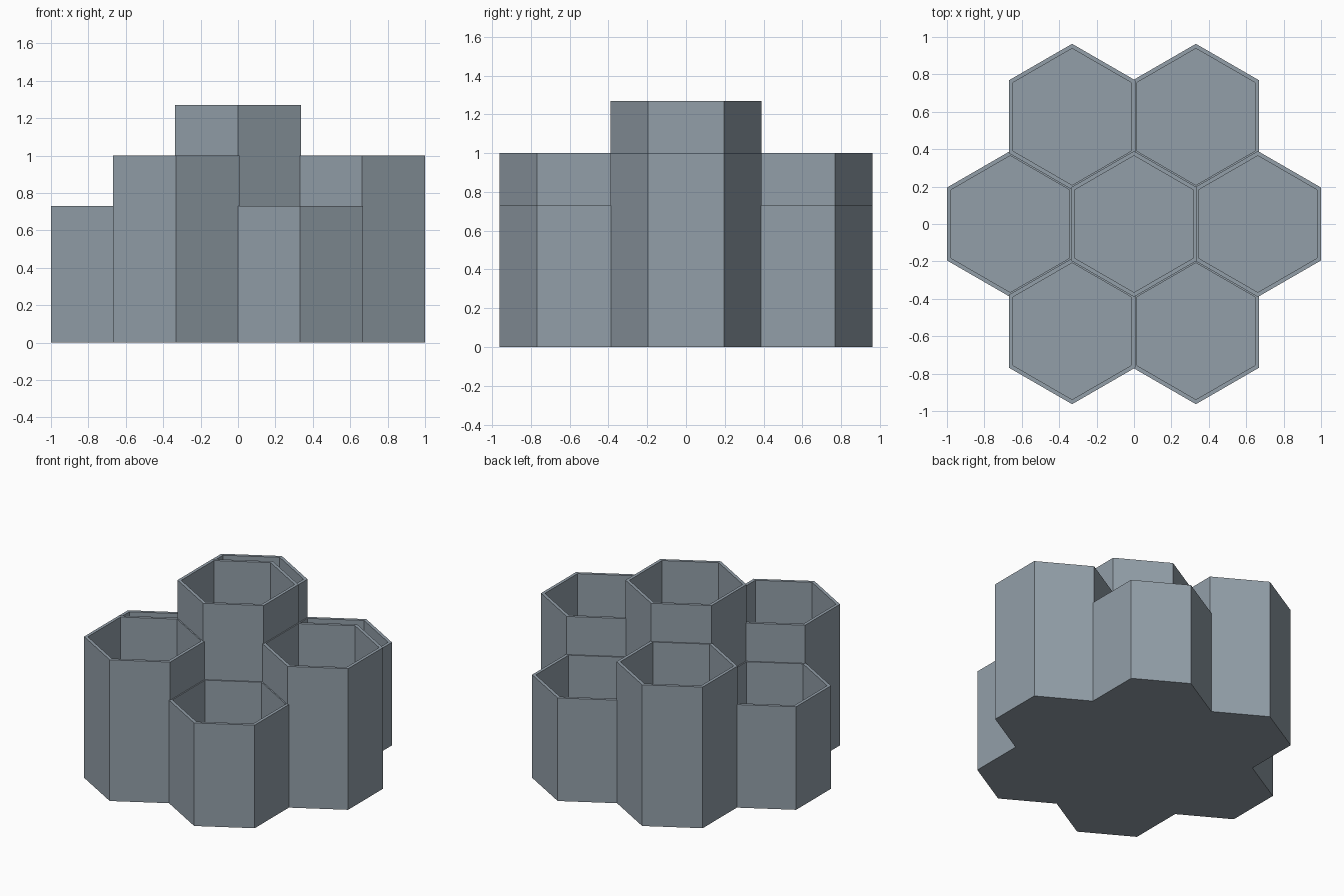
import bpy
from math import radians, cos, sin

if "Cube" in bpy.data.objects:
    bpy.data.objects.remove(bpy.data.objects["Cube"], do_unlink=True)

SPACING = 0.662            # distance between cell centres
OUTER, INNER = 0.39, 0.365  # corner radii of each hexagonal cell
FLOOR = 0.03
LOW, MID, TALL = 0.73, 1.0, 1.27

slate = bpy.data.materials.new("slate_grey")
slate.use_nodes = True
colour = (0.29, 0.345, 0.395, 1)
slate.diffuse_color = colour
slate.node_tree.nodes["Principled BSDF"].inputs["Base Color"].default_value = colour


def hex_prism(name, x, y, bottom, top, radius):
    """Upright six-sided prism with a corner pointing along y."""
    bpy.ops.mesh.primitive_cylinder_add(
        vertices=6, radius=radius, depth=top - bottom,
        location=(x, y, (top + bottom) / 2))
    prism = bpy.context.object
    prism.name = name
    prism.data.materials.append(slate)
    return prism


def combine(target, tool, operation):
    """Apply a boolean and discard the tool object."""
    mod = target.modifiers.new(operation.lower(), 'BOOLEAN')
    mod.operation, mod.solver, mod.object = operation, 'EXACT', tool
    bpy.context.view_layer.objects.active = target
    bpy.ops.object.modifier_apply(modifier=mod.name)
    bpy.data.objects.remove(tool, do_unlink=True)


# Ring of six cells with alternating heights around the tall centre
cells = [(0, 0, TALL)]
for i in range(6):
    angle = radians(60 * i)
    cells.append((SPACING * cos(angle), SPACING * sin(angle),
                  LOW if i % 2 else MID))

# Joined outer walls
holder = hex_prism("honeycomb_holder", *cells[0][:2], 0, TALL, OUTER)
for x, y, height in cells[1:]:
    combine(holder, hex_prism("outer_cell", x, y, 0, height, OUTER), 'UNION')

# Hollow wells, open at the top
for x, y, height in cells:
    well = hex_prism("well_cutter", x, y, FLOOR, height + 0.1, INNER)
    combine(holder, well, 'DIFFERENCE')
